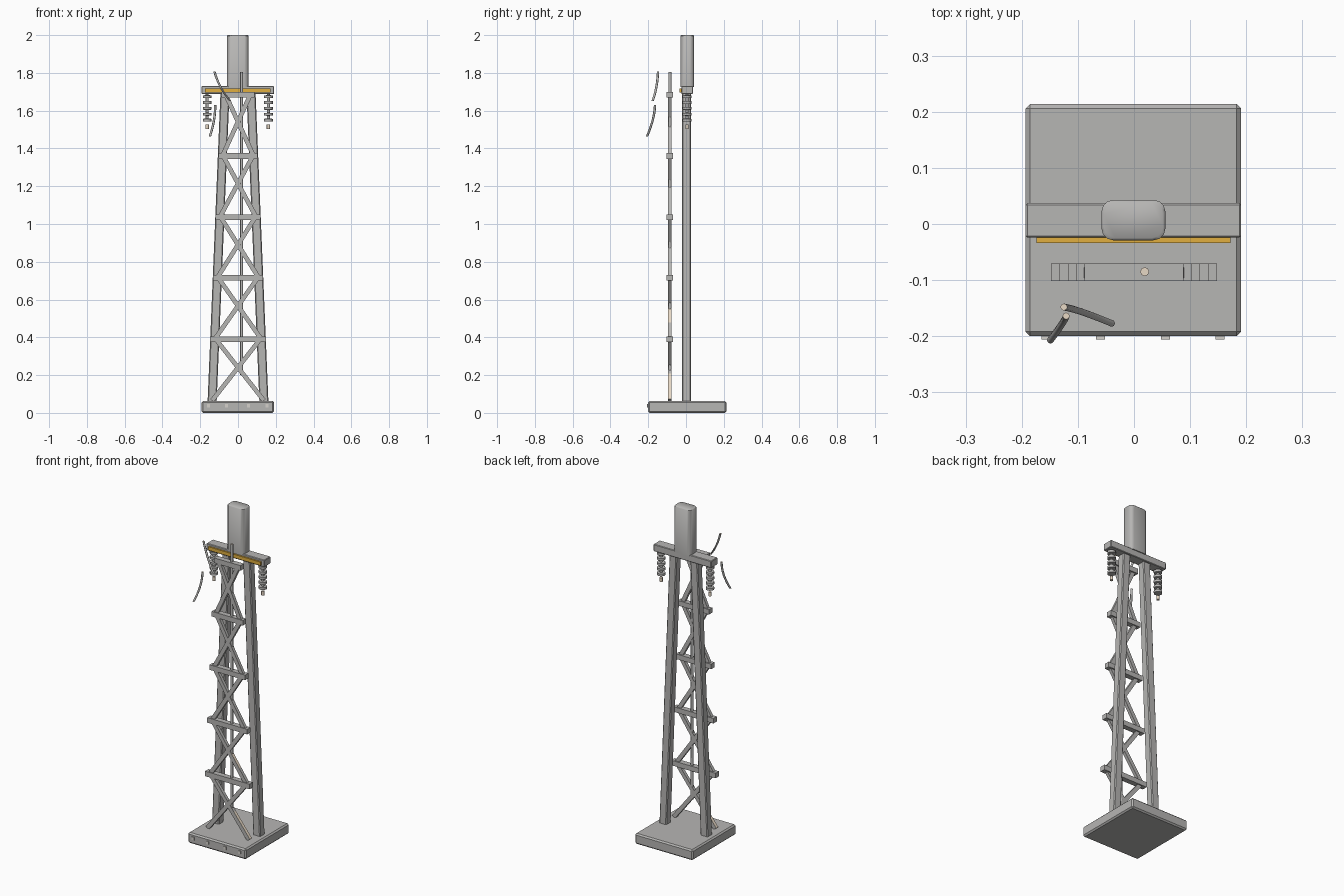
import bpy, bmesh, math
from mathutils import Vector

if "Cube" in bpy.data.objects:
    bpy.data.objects.remove(bpy.data.objects["Cube"])


def material(name, rgb):
    m = bpy.data.materials.new(name)
    m.diffuse_color = (*rgb, 1)
    m.use_nodes = True
    m.node_tree.nodes["Principled BSDF"].inputs["Base Color"].default_value = m.diffuse_color
    return m


GREY = material("grey steel", (0.47, 0.465, 0.455))
YELLOW = material("warning yellow", (0.75, 0.43, 0.05))
CREAM = material("pale cream", (0.86, 0.74, 0.60))
PALE = material("pale grey", (0.66, 0.64, 0.60))


def finish(name, bm, mats, smooth=False):
    bmesh.ops.recalc_face_normals(bm, faces=bm.faces[:])
    me = bpy.data.meshes.new(name)
    bm.to_mesh(me)
    bm.free()
    for m in mats:
        me.materials.append(m)
    ob = bpy.data.objects.new(name, me)
    bpy.context.collection.objects.link(ob)
    if smooth:
        bpy.context.view_layer.objects.active = ob
        ob.select_set(True)
        bpy.ops.object.shade_smooth_by_angle(angle=math.radians(50))
        ob.select_set(False)
    return ob


def box(name, lo, hi, mat=GREY, bevel=0.0):
    bm = bmesh.new()
    bmesh.ops.create_cube(bm, size=1)
    for v in bm.verts:
        v.co = [(a + b) / 2 + c * (b - a) for a, b, c in zip(lo, hi, v.co)]
    if bevel:
        bmesh.ops.bevel(bm, geom=bm.edges[:], offset=bevel, segments=1, affect='EDGES')
    return finish(name, bm, [mat])


def loft(name, rings, mats=(GREY,), cap_mat=0, smooth=False, rule=None):
    """Skin a list of equal-length point rings, cap both ends, colour faces by rule."""
    bm = bmesh.new()
    vs = [[bm.verts.new(p) for p in r] for r in rings]
    n = len(rings[0])
    for a, b in zip(vs, vs[1:]):
        for i in range(n):
            j = (i + 1) % n
            f = bm.faces.new((a[i], a[j], b[j], b[i]))
            if rule and rule(i, f.calc_center_median().z):
                f.material_index = 1
    for end in (vs[0], vs[-1]):
        bm.faces.new(end).material_index = cap_mat
    return finish(name, bm, mats, smooth)


def rounded(cx, cy, z, hx, hy, r, seg):
    """Rectangle outline with each corner cut into seg facets."""
    pts = []
    for k, (sx, sy) in enumerate(((1, 1), (-1, 1), (-1, -1), (1, -1))):
        for i in range(seg + 1):
            t = math.pi / 2 * (k + i / seg)
            pts.append((cx + sx * (hx - r) + r * math.cos(t),
                        cy + sy * (hy - r) + r * math.sin(t), z))
    return pts


def circle(c, r, n=10):
    return [(c[0] + r * math.cos(math.tau * i / n),
             c[1] + r * math.sin(math.tau * i / n), c[2]) for i in range(n)]


# Base slab with bolts along the front
box("base", (-0.193, -0.2, 0.0), (0.191, 0.214, 0.063), bevel=0.008)
for x in (-0.157, -0.06, 0.056, 0.153):
    box("base_bolt", (x - 0.008, -0.206, 0.028), (x + 0.008, -0.199, 0.046), PALE)

# Two tapering legs, crossbeam, yellow strip and head block
for s in (-1, 1):
    loft("leg", [rounded(s * 0.137, 0.003, 0.06, 0.024, 0.023, 0.005, 1),
                 rounded(s * 0.069, 0.003, 1.692, 0.024, 0.023, 0.005, 1)])
box("crossbeam", (-0.193, -0.024, 1.688), (0.191, 0.037, 1.73), bevel=0.003)
box("beam_strip", (-0.174, -0.034, 1.697), (0.172, -0.023, 1.718), YELLOW)
loft("head_block", [rounded(-0.001, 0.007, z, 0.057 - d, 0.036 - d, 0.021, 3)
                    for z, d in ((1.725, 0), (1.996, 0), (2.0, 0.004))], smooth=True)

# Horizontal rungs of the front lattice
levels = [0.39, 0.715, 1.036, 1.36, 1.685]
for i, z in enumerate(levels):
    w = 0.1475 - 0.0148 * i
    box("rung", (-w, -0.102, z - 0.015), (w, -0.07, z + 0.015))


def half_width(z):
    return 0.137 - 0.068 * (z - 0.07) / 1.62


# Upper edges of the two lowest brace pairs are partly worn to a pale colour
def worn_up(i, z):
    return i == 3 and (z < 0.2 or 0.47 < z < 0.57)


def worn_down(i, z):
    return i == 1 and (z < 0.2 or 0.47 < z < 0.57)


# Crossed diagonal braces between the rungs
for low, high in zip([0.065] + levels, levels):
    for s in (-1, 1):
        a = Vector((s * half_width(low), -0.087, low))
        b = Vector((-s * half_width(high) * 0.95, -0.087, high))
        side = (b - a).cross(Vector((0, 1, 0))).normalized() * 0.0118
        dep = Vector((0, 0.0095, 0))
        rings = []
        for k in range(13):
            p = a.lerp(b, k / 12)
            rings.append([p + side + dep, p - side + dep, p - side - dep, p + side - dep])
        upper_is_plus = side.z > 0
        loft("brace", rings, (GREY, CREAM), rule=worn_up if upper_is_plus else worn_down)

# Upright rod with a pale tip
loft("rod", [circle((0.019, -0.085, z), 0.008, 8) for z in (0.2, 1.805)],
     (GREY, CREAM), 1, True)

# Insulator strings: stacked discs on a core, with a loose pale tip below
for s in (-1, 1):
    x = s * 0.162 - 0.001
    prof = [(1.692, 0.008)]
    for k in range(5):
        z = 1.674 - k * 0.031
        prof += [(z + 0.008, 0.008), (z + 0.007, 0.023), (z - 0.007, 0.023), (z - 0.008, 0.008)]
    loft("insulator", [circle((x, 0.005, z), r, 12) for z, r in prof], smooth=True)
    loft("insulator_tip", [circle((x, 0.005, z), 0.009) for z in (1.503, 1.527)],
         (CREAM,), 0, True)

# Two short curved loose wires
wires = [((-0.125, -0.148, 1.808), (-0.092, -0.157, 1.725), (-0.04, -0.177, 1.65)),
         ((-0.121, -0.164, 1.63), (-0.127, -0.176, 1.55), (-0.149, -0.207, 1.463))]
for p0, pm, p2 in wires:
    p0, pm, p2 = Vector(p0), Vector(pm), Vector(p2)
    p1 = 2 * pm - (p0 + p2) / 2
    rings = []
    for i in range(9):
        t = i / 8
        c = p0 * (1 - t) ** 2 + p1 * 2 * t * (1 - t) + p2 * t * t
        rings.append(circle(c, 0.0062, 8))
    loft("loose_wire", rings, (GREY, CREAM), 1, True)
